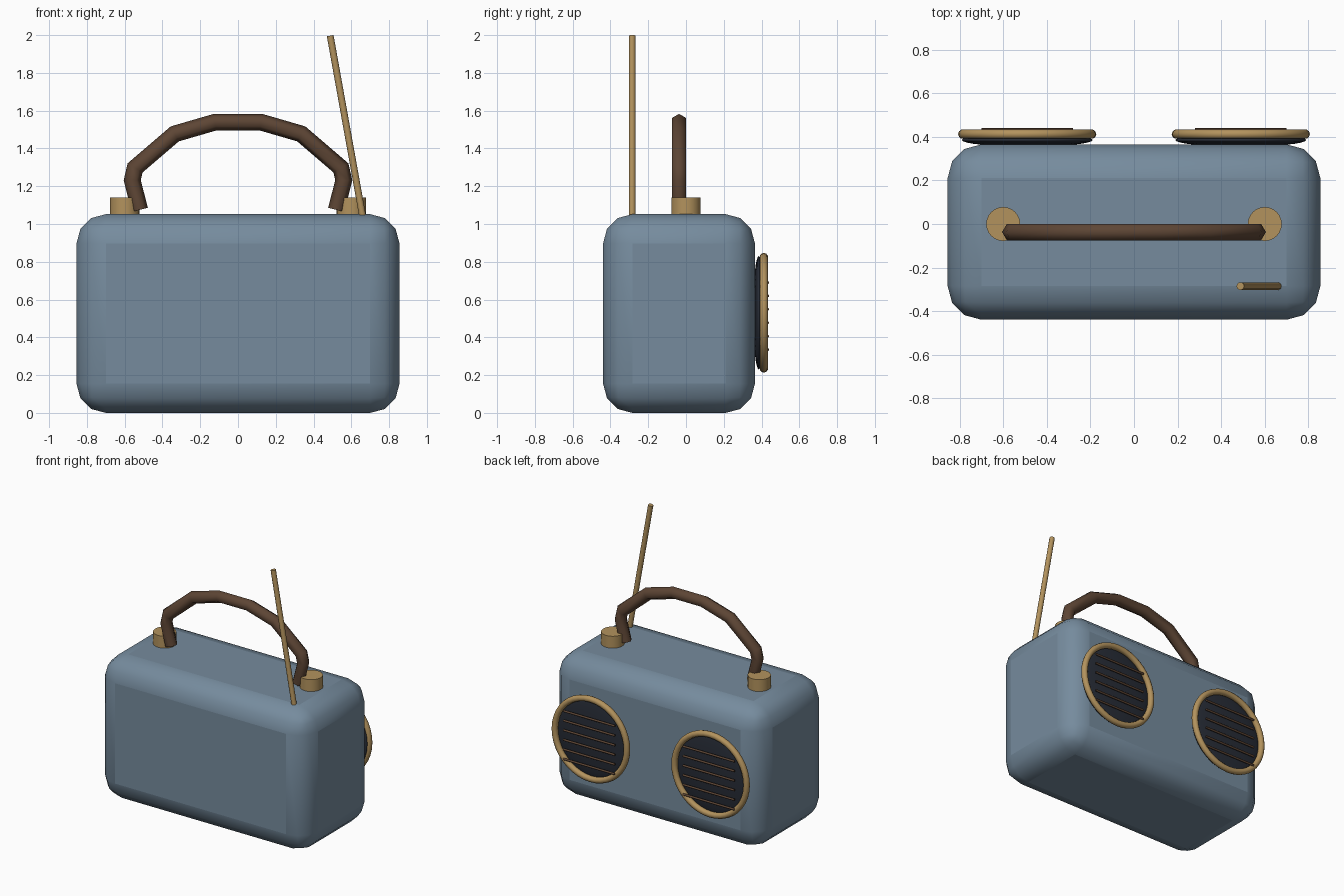
import bpy, bmesh, math
from mathutils import Vector

if "Cube" in bpy.data.objects:
    bpy.data.objects.remove(bpy.data.objects["Cube"])


def material(name, rgb):
    m = bpy.data.materials.new(name)
    m.diffuse_color = (*rgb, 1)
    m.use_nodes = True
    m.node_tree.nodes["Principled BSDF"].inputs["Base Color"].default_value = m.diffuse_color
    return m


BLUE = material("blue_paint", (0.18, 0.26, 0.34))
BRASS = material("brass", (0.45, 0.29, 0.11))
BROWN = material("brown_leather", (0.11, 0.06, 0.035))
DARK = material("dark_cloth", (0.02, 0.025, 0.037))


def finish(name, mat, angle=40):
    ob = bpy.context.object
    ob.name = name
    ob.data.materials.append(mat)
    bpy.ops.object.transform_apply(location=False, rotation=True, scale=True)
    bpy.ops.object.shade_smooth_by_angle(angle=math.radians(angle))
    return ob


def rod(name, a, b, r, sides, mat):
    a, b = Vector(a), Vector(b)
    d = b - a
    bpy.ops.mesh.primitive_cylinder_add(
        vertices=sides, radius=r, depth=d.length, location=(a + b) / 2,
        rotation=d.to_track_quat('Z', 'Y').to_euler())
    return finish(name, mat, 50)


# Rounded case
bpy.ops.mesh.primitive_cube_add(size=1, location=(0, -0.037, 0.526))
bpy.context.object.scale = (1.71, 0.804, 1.052)
case = finish("case", BLUE)
bevel = case.modifiers.new("rounding", 'BEVEL')
bevel.width = 0.155
bevel.segments = 3
for p in case.data.polygons:
    p.use_smooth = True

# Speakers, with ring and grille bars, and handle posts
for side, s in (("left", -1), ("right", 1)):
    x = 0.49 * s
    bpy.ops.mesh.primitive_uv_sphere_add(segments=32, ring_count=16, radius=0.3,
                                         location=(x, 0.385, 0.53),
                                         rotation=(math.pi / 2, 0, 0))
    bpy.context.object.scale = (1, 1, 0.1)
    finish(side + "_speaker_cone", DARK, 180)

    bpy.ops.mesh.primitive_torus_add(major_segments=40, minor_segments=10,
                                     major_radius=0.295, minor_radius=0.022,
                                     location=(x, 0.412, 0.53),
                                     rotation=(math.pi / 2, 0, 0))
    finish(side + "_speaker_ring", BRASS, 60)

    for i in range(6):
        z = 0.335 + 0.071 * i
        rod(f"{side}_grille_bar_{i + 1}", (x - 0.21, 0.432, z),
            (x + 0.21, 0.432, z), 0.008, 8, BROWN)

    rod(side + "_handle_post", (0.6 * s, 0, 1.04), (0.6 * s, 0, 1.14),
        0.078, 24, BRASS)

# Aerial
rod("aerial", (0.66, -0.285, 1.04), (0.488, -0.285, 1.997), 0.018, 10, BRASS)

# Handle: hexagonal tube swept along a mirrored arch
half = [(0.52, 1.075), (0.56, 1.232), (0.545, 1.297), (0.335, 1.477), (0.122, 1.539)]
path = [Vector((-x, 0, z)) for x, z in half] + [Vector((x, 0, z)) for x, z in reversed(half)]
bm = bmesh.new()
rings = []
for i, p in enumerate(path):
    d_in = (p - path[max(i - 1, 0)]).normalized()
    d_out = (path[min(i + 1, len(path) - 1)] - p).normalized()
    t = (d_in + d_out).normalized()
    normal = Vector((-t.z, 0, t.x))
    stretch = 1 / max(t.dot(d_in), t.dot(d_out))
    ring = []
    for k in range(6):
        a = k * math.pi / 3
        offset = normal * math.cos(a) * stretch + Vector((0, 1, 0)) * math.sin(a)
        ring.append(bm.verts.new(p + Vector((0, -0.037, 0)) + offset * 0.044))
    rings.append(ring)
for r0, r1 in zip(rings, rings[1:]):
    for k in range(6):
        bm.faces.new((r0[k], r0[(k + 1) % 6], r1[(k + 1) % 6], r1[k]))
bm.faces.new(rings[0])
bm.faces.new(rings[-1])
bmesh.ops.recalc_face_normals(bm, faces=bm.faces)
mesh = bpy.data.meshes.new("handle")
bm.to_mesh(mesh)
bm.free()
handle = bpy.data.objects.new("handle", mesh)
bpy.context.collection.objects.link(handle)
bpy.ops.object.select_all(action='DESELECT')
handle.select_set(True)
bpy.context.view_layer.objects.active = handle
finish("handle", BROWN, 65)
